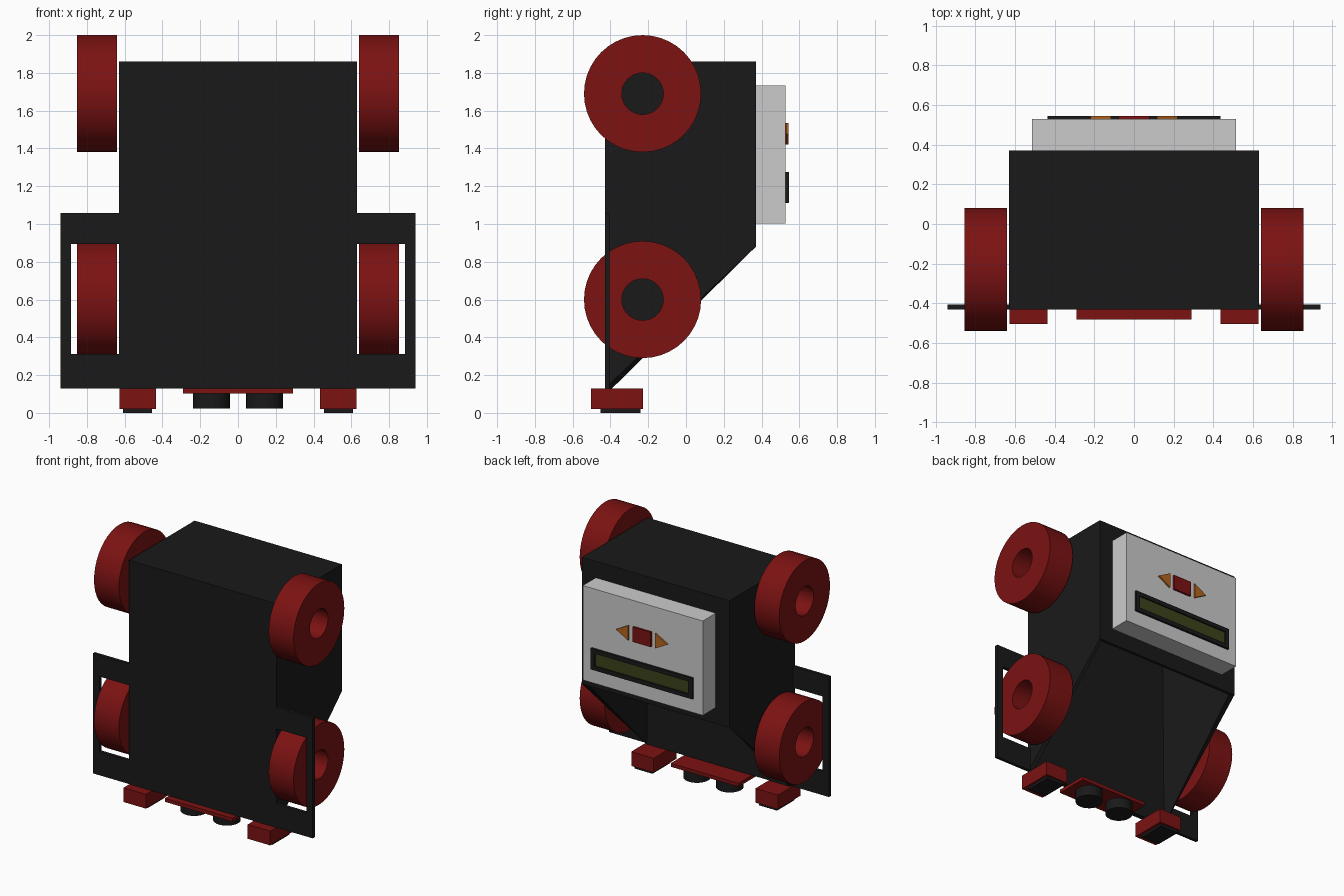
import bpy, bmesh, math
from mathutils import Vector

if "Cube" in bpy.data.objects:
    bpy.data.objects.remove(bpy.data.objects["Cube"])


def material(name, r, g, b):
    m = bpy.data.materials.new(name)
    m.diffuse_color = (r, g, b, 1)
    m.use_nodes = True
    m.node_tree.nodes["Principled BSDF"].inputs["Base Color"].default_value = m.diffuse_color
    return m


BLACK = material("black_plastic", 0.01, 0.01, 0.01)
RED = material("red_plastic", 0.2, 0.006, 0.006)
ORANGE = material("orange_button", 0.45, 0.13, 0.015)
OLIVE = material("olive_screen", 0.045, 0.055, 0.01)


def finish(name, bm, mat=None):
    bmesh.ops.recalc_face_normals(bm, faces=bm.faces)
    me = bpy.data.meshes.new(name)
    bm.to_mesh(me)
    bm.free()
    ob = bpy.data.objects.new(name, me)
    bpy.context.collection.objects.link(ob)
    if mat:
        me.materials.append(mat)
    return ob


def add_prism(bm, points, offset):
    face = bm.faces.new([bm.verts.new(p) for p in points])
    out = bmesh.ops.extrude_face_region(bm, geom=[face], use_keep_orig=True)
    moved = [v for v in out["geom"] if isinstance(v, bmesh.types.BMVert)]
    bmesh.ops.translate(bm, verts=moved, vec=Vector(offset))


def add_box(bm, x0, x1, y0, y1, z0, z1):
    add_prism(bm, [(x0, y0, z0), (x1, y0, z0), (x1, y0, z1), (x0, y0, z1)],
              (0, y1 - y0, 0))


def box(name, x0, x1, y0, y1, z0, z1, mat=None):
    bm = bmesh.new()
    add_box(bm, x0, x1, y0, y1, z0, z1)
    return finish(name, bm, mat)


def smooth(ob):
    bpy.ops.object.select_all(action='DESELECT')
    ob.select_set(True)
    bpy.context.view_layer.objects.active = ob
    bpy.ops.object.shade_smooth_by_angle(angle=math.radians(35))


# Hollow body shell, open along the sloped lower back
bm = bmesh.new()
profile = [(-0.43, 0.13), (-0.43, 1.86), (0.37, 1.86), (0.37, 0.88)]
add_prism(bm, [(-0.63, y, z) for y, z in profile], (1.26, 0, 0))
bmesh.ops.recalc_face_normals(bm, faces=bm.faces)
bm.normal_update()
slope = [f for f in bm.faces if f.normal.y > 0.5 and f.normal.z < -0.5]
bmesh.ops.delete(bm, geom=slope, context='FACES')
body = finish("body_shell", bm, BLACK)
wall = body.modifiers.new("wall", 'SOLIDIFY')
wall.thickness = 0.025
wall.offset = -1
wall.use_even_offset = True


# Tyre ring, turned around the x axis
def wheel(name, x0, x1, y, z, r_out=0.31, r_in=0.11, steps=40):
    bm = bmesh.new()
    section = [(x0, r_in), (x1, r_in), (x1, r_out), (x0, r_out)]
    vs = [bm.verts.new((x, y, z + r)) for x, r in section]
    es = [bm.edges.new((vs[i], vs[(i + 1) % 4])) for i in range(4)]
    bmesh.ops.spin(bm, geom=vs + es, cent=(0, y, z), axis=(1, 0, 0),
                   angle=2 * math.pi, steps=steps)
    bmesh.ops.remove_doubles(bm, verts=bm.verts, dist=1e-4)
    smooth(finish(name, bm, RED))


for s, side in ((-1, "left"), (1, "right")):
    def span(a, b):
        return sorted((s * a, s * b))

    # Wheels
    wheel(f"lower_wheel_{side}", *span(0.64, 0.853), -0.23, 0.60)
    wheel(f"upper_wheel_{side}", *span(0.64, 0.853), -0.23, 1.69)

    # Guard frame around the lower wheel
    bm = bmesh.new()
    add_box(bm, *span(0.63, 0.94), -0.43, -0.405, 0.13, 0.312)
    add_box(bm, *span(0.63, 0.94), -0.43, -0.405, 0.893, 1.057)
    add_box(bm, *span(0.885, 0.94), -0.43, -0.405, 0.312, 0.893)
    finish(f"wheel_guard_{side}", bm, BLACK)

    # Foot with its pad
    box(f"foot_{side}", *span(0.435, 0.627), -0.503, -0.227, 0.02, 0.13, RED)
    box(f"foot_pad_{side}", *span(0.455, 0.61), -0.453, -0.24, 0, 0.02, BLACK)

    # Sensor barrel
    bm = bmesh.new()
    bmesh.ops.create_cone(bm, cap_ends=True, segments=24, radius1=0.097,
                          radius2=0.097, depth=0.08)
    bmesh.ops.translate(bm, verts=bm.verts, vec=(s * 0.14, -0.335, 0.063))
    smooth(finish(f"sensor_barrel_{side}", bm, BLACK))

    # Arrow button pointing outwards
    bm = bmesh.new()
    add_prism(bm, [(s * 0.115, 0.53, 1.42), (s * 0.115, 0.53, 1.535),
                   (s * 0.22, 0.53, 1.477)], (0, 0.013, 0))
    finish(f"arrow_button_{side}", bm, ORANGE)

# Sensor board
box("sensor_board", -0.29, 0.29, -0.48, -0.228, 0.103, 0.13, RED)

# Control panel with centre button
box("control_panel", -0.513, 0.513, 0.37, 0.528, 1.003, 1.733)
box("centre_button", -0.077, 0.077, 0.528, 0.543, 1.42, 1.535, RED)

# Screen bezel and recessed screen
bm = bmesh.new()
for z0, z1 in ((1.112, 1.145), (1.242, 1.275)):
    add_box(bm, -0.435, 0.435, 0.528, 0.544, z0, z1)
for x0, x1 in ((-0.435, -0.4), (0.4, 0.435)):
    add_box(bm, x0, x1, 0.528, 0.544, 1.145, 1.242)
finish("screen_bezel", bm, BLACK)
box("screen", -0.4, 0.4, 0.528, 0.534, 1.145, 1.242, OLIVE)
